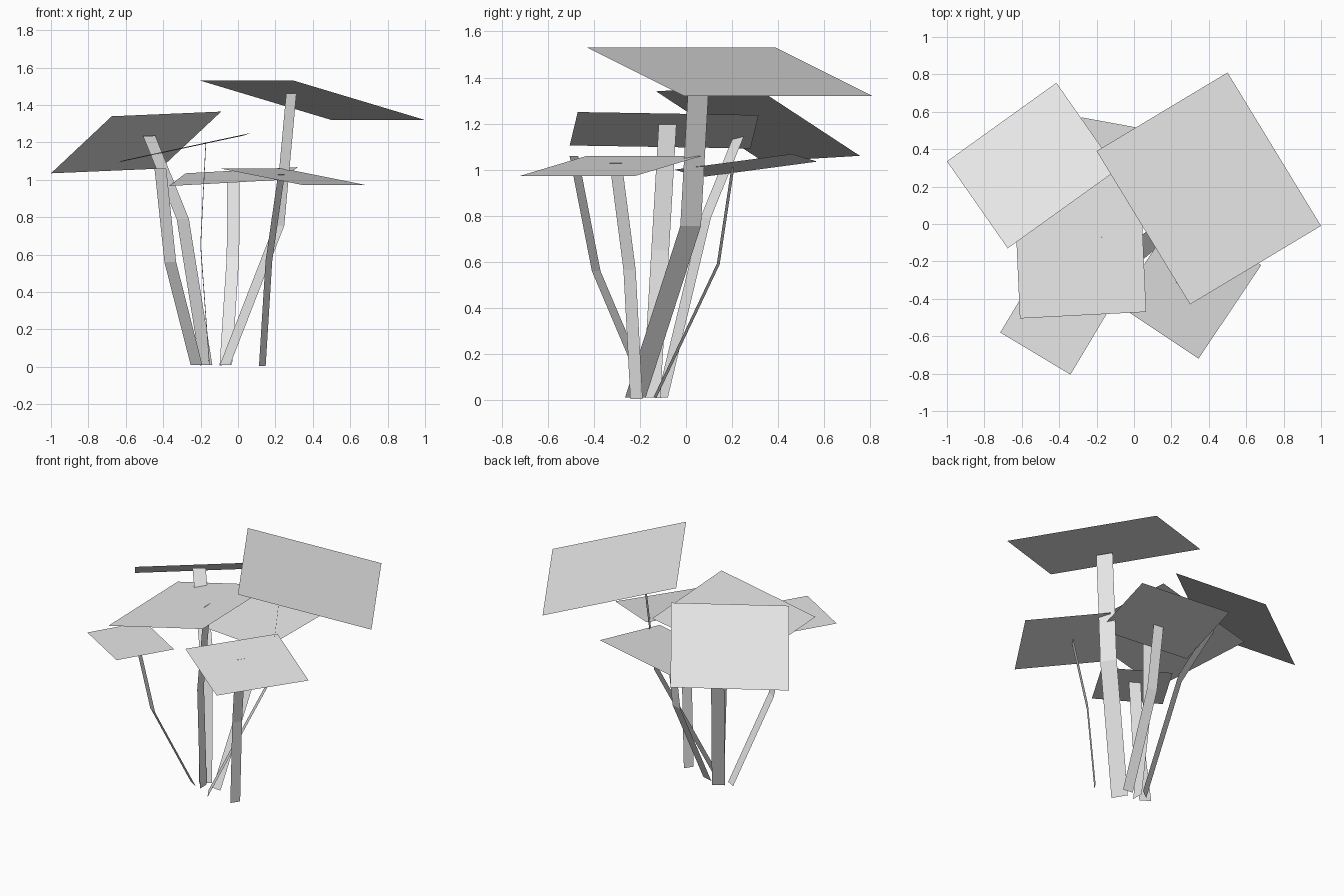
import bpy
from mathutils import Vector

cube = bpy.data.objects.get("Cube")
if cube:
    bpy.data.objects.remove(cube, do_unlink=True)

# One plain grey for the whole plant
grey = bpy.data.materials.new("plain_grey")
grey.use_nodes = True
grey.diffuse_color = (0.8, 0.8, 0.8, 1)
grey.node_tree.nodes["Principled BSDF"].inputs["Base Color"].default_value = (0.8, 0.8, 0.8, 1)


def add_mesh(name, verts, faces):
    mesh = bpy.data.meshes.new(name)
    mesh.from_pydata(verts, [], faces)
    mesh.materials.append(grey)
    bpy.context.collection.objects.link(bpy.data.objects.new(name, mesh))


def leaf(name, corner, along, across):
    """Flat rectangular card from one corner and its two edge vectors."""
    c, u, v = Vector(corner), Vector(along), Vector(across)
    verts = [c, c + u, c + u + v, c + v]
    # Keep the upper side as the outside
    add_mesh(name, verts, [(0, 1, 2, 3) if u.cross(v).z > 0 else (3, 2, 1, 0)])


def stem(name, path, along, width):
    """Bent flat strip, as wide as given along the edge direction of its leaf."""
    half = Vector(along).normalized() * width / 2
    verts = [Vector(p) + s * half for p in path for s in (-1, 1)]
    add_mesh(name, verts, [(2 * i, 2 * i + 1, 2 * i + 3, 2 * i + 2)
                           for i in range(len(path) - 1)])


# name: leaf corner, edge parallel to the stem width, other edge, stem width, stem path
PLANT = {
    "tall_left": ((-0.2, 0.39, 1.53), (0.5, -0.82, 0), (0.7, 0.42, -0.21), 0.105,
                  [(-0.07, -0.22, 0.01), (0.22, 0.02, 0.755), (0.285, 0.06, 1.462)]),
    "tall_right": ((-0.675, -0.13, 1.34), (0.585, 0.42, 0.025), (-0.325, 0.465, -0.305), 0.08,
                   [(-0.17, -0.102, 0.01), (-0.295, 0.085, 0.79), (-0.475, 0.265, 1.235)]),
    "centre": ((-0.61, -0.505, 1.105), (-0.035, 0.785, -0.013), (0.675, 0.035, 0.145), 0.077,
               [(-0.153, -0.15, 0.01), (-0.2, -0.112, 0.65), (-0.172, -0.08, 1.198)]),
    "low_right": ((-0.715, -0.58, 1.06), (0.375, -0.225, 0), (0.197, 0.329, 0), 0.073,
                  [(-0.222, -0.157, 0.01), (-0.362, -0.39, 0.56), (-0.415, -0.487, 1.06)]),
    "low_left": ((-0.09, -0.43, 1.06), (0.335, 0.5, 0), (0.435, -0.29, -0.087), 0.064,
                 [(0.13, -0.215, 0.005), (0.165, -0.245, 0.565), (0.232, -0.305, 1.028)]),
    "low_back": ((-0.37, 0.06, 0.967), (0.6, -0.11, 0.033), (0.09, 0.51, 0.068), 0.068,
                 [(-0.065, -0.135, 0.01), (-0.027, 0.14, 0.59), (-0.025, 0.203, 1.008)]),
}

for name, (corner, along, across, width, path) in PLANT.items():
    leaf(name + "_leaf", corner, along, across)
    stem(name + "_stem", path, along, width)
